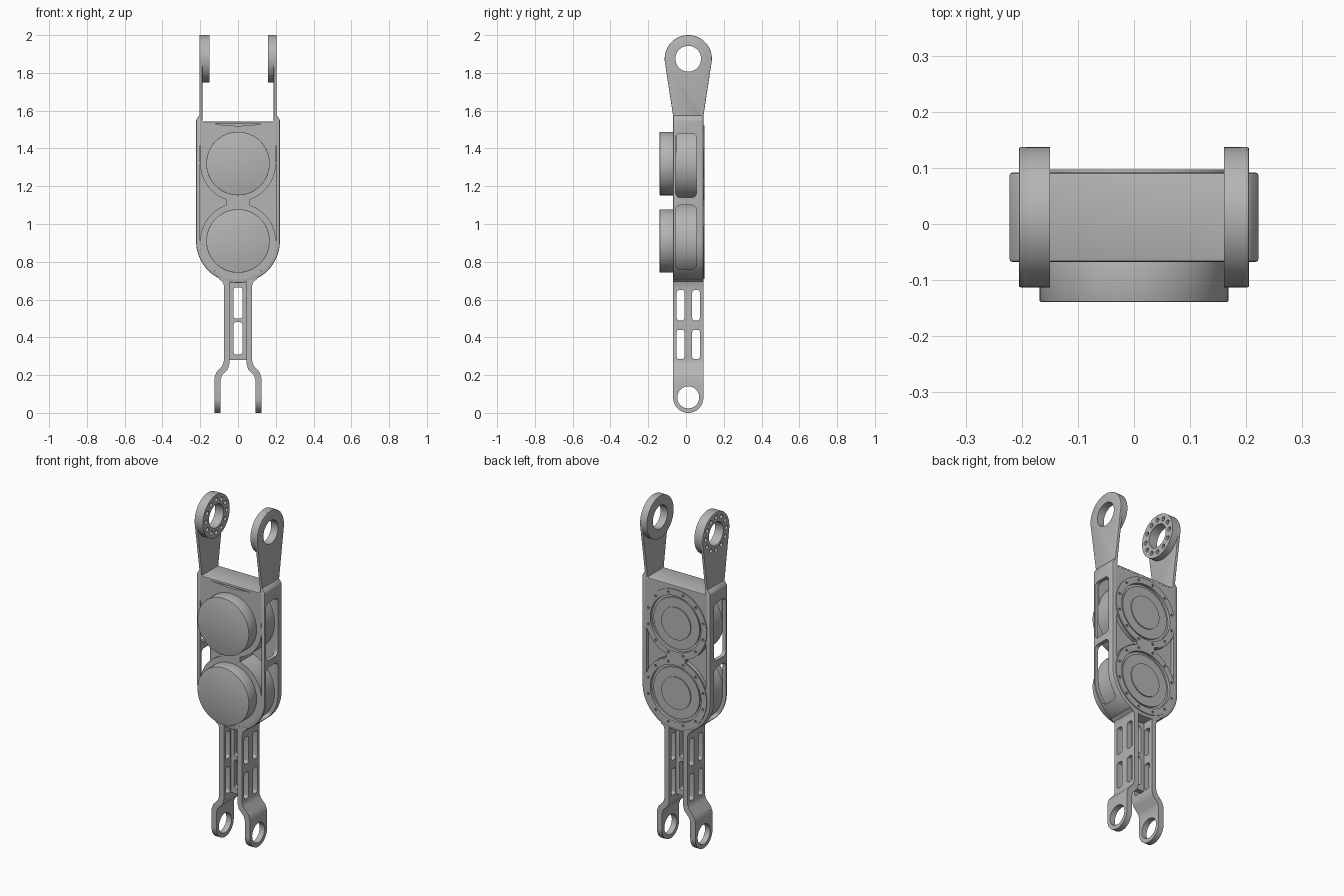
import bpy, bmesh
from math import sin, cos, pi, radians, acos, atan2, asin, hypot

if "Cube" in bpy.data.objects:
    bpy.data.objects.remove(bpy.data.objects["Cube"], do_unlink=True)

metal = bpy.data.materials.new("grey metal")
metal.use_nodes = True
GREY = (0.46, 0.46, 0.46, 1)
metal.diffuse_color = GREY
metal.node_tree.nodes["Principled BSDF"].inputs["Base Color"].default_value = GREY

FRONT, BACK, MID = -0.068, 0.092, 0.012
MOTORS = (1.32, 0.91)


def arc(cx, cz, r, a, b, n=48):
    """Points on an arc, angles in degrees."""
    return [(cx + r * cos(radians(a + (b - a) * i / n)),
             cz + r * sin(radians(a + (b - a) * i / n))) for i in range(n + 1)]


def circle(cx, cz, r, n=64):
    return arc(cx, cz, r, 0, 360, n)[:-1]


def slot(cx, z0, z1, w, r):
    """Rounded rectangle between two heights."""
    x, lo, hi = w / 2 - r, z0 + r, z1 - r
    return (arc(cx + x, hi, r, 0, 90, 6) + arc(cx - x, hi, r, 90, 180, 6)
            + arc(cx - x, lo, r, 180, 270, 6) + arc(cx + x, lo, r, 270, 360, 6))


def figure_eight(r):
    """Two joined discs with a narrow waist."""
    g = asin(0.06 / r) * 180 / pi
    return (arc(0, MOTORS[0], r, g - 90, 270 - g, 80)
            + arc(0, MOTORS[1], r, 90 + g, 450 - g, 80))


def flip(pts, s):
    return [(s * x, z) for x, z in pts]


def solid(name, prisms):
    """One mesh from several (outline, axis, start, end) prisms."""
    bm = bmesh.new()
    for pts, axis, a, b in prisms:
        ends = []
        for d in (a, b):
            ends.append([bm.verts.new((d, u, v) if axis == "x" else (u, d, v)) for u, v in pts])
        bm.faces.new(ends[0])
        bm.faces.new(ends[1][::-1])
        for i in range(len(pts)):
            j = (i + 1) % len(pts)
            bm.faces.new((ends[0][i], ends[1][i], ends[1][j], ends[0][j]))
    bmesh.ops.recalc_face_normals(bm, faces=bm.faces)
    me = bpy.data.meshes.new(name)
    bm.to_mesh(me)
    bm.free()
    ob = bpy.data.objects.new(name, me)
    bpy.context.scene.collection.objects.link(ob)
    return ob


def part(name, prisms, cuts=(), keep=(), bevel=0):
    """A finished part: bevelled, trimmed to keep, with cuts taken out."""
    ob = solid(name, prisms)
    if bevel:
        m = ob.modifiers.new("bevel", "BEVEL")
        m.width, m.segments, m.limit_method = bevel, 2, "ANGLE"
    tools = []
    for op, shapes in (("INTERSECT", keep), ("DIFFERENCE", cuts)):
        for shape in (shapes if op == "INTERSECT" else [shapes]):
            if not shape:
                continue
            tool = solid("cutter", [shape] if op == "INTERSECT" else shape)
            tool.hide_render = True
            m = ob.modifiers.new("trim", "BOOLEAN")
            m.operation, m.object, m.solver = op, tool, "EXACT"
            tools.append(tool)
    bpy.context.view_layer.update()
    deps = bpy.context.evaluated_depsgraph_get()
    me = bpy.data.meshes.new_from_object(ob.evaluated_get(deps))
    ob.modifiers.clear()
    ob.data = me
    for t in tools:
        bpy.data.objects.remove(t, do_unlink=True)
    me.materials.clear()
    me.materials.append(metal)
    me.shade_smooth()
    me.set_sharp_from_angle(angle=radians(30))
    return ob


# Housing frame: U-shaped walls with small ears on top and side windows
lower = MOTORS[1]
ears = [(0.222, 1.55), (0.205, 1.575), (0.19, 1.575), (0.19, 1.542)]
outline = arc(0, lower, 0.222, 180, 360) + ears + flip(ears[::-1], -1)
cavity = arc(0, lower, 0.2, 180, 360) + [(0.2, 1.53), (-0.2, 1.53)]
part("housing_frame", [(outline, "y", FRONT, BACK)],
     cuts=[(cavity, "y", -0.2, 0.2)], bevel=0.006)
frame = bpy.data.objects["housing_frame"]
windows = [(slot(0, z0, z1, 0.11, 0.025), "x", -0.4, 0.4)
           for z0, z1 in ((1.14, 1.48), (0.76, 1.10))]
cutter = solid("window_cutter", windows)
cutter.hide_render = True
mod = frame.modifiers.new("windows", "BOOLEAN")
mod.object, mod.solver = cutter, "EXACT"
bpy.context.view_layer.update()
frame_mesh = bpy.data.meshes.new_from_object(
    frame.evaluated_get(bpy.context.evaluated_depsgraph_get()))
frame.modifiers.clear()
frame.data = frame_mesh
bpy.data.objects.remove(cutter, do_unlink=True)
frame_mesh.materials.clear()
frame_mesh.materials.append(metal)
frame_mesh.shade_smooth()
frame_mesh.set_sharp_from_angle(angle=radians(30))

# Back plate with round recesses, screw holes and side pockets
recesses = [(circle(0, z, 0.165), "y", 0.08, 0.2) for z in MOTORS]
screws = [(circle(0.184 * cos(t), z + 0.184 * sin(t), 0.007, 10), "y", 0.086, 0.2)
          for z in MOTORS for t in [(i + 0.5) * pi / 6 for i in range(12)]]
pocket = arc(0, MOTORS[0], 0.206, -72, -20, 16) + arc(0, lower, 0.206, 20, 72, 16)
pockets = [(flip(pocket, s), "y", 0.072, 0.2) for s in (1, -1)]
plate = arc(0, lower, 0.206, 180, 360) + [(0.206, 1.535), (-0.206, 1.535)]
part("back_plate", [(plate, "y", 0.055, 0.0915)], cuts=recesses + screws + pockets)
part("back_rim", [(figure_eight(0.202), "y", 0.07, 0.097)], cuts=recesses + screws)

# Front corner plates
corner = [(0.203, 1.535)] + arc(0, MOTORS[0], 0.199, 88, 6, 20)
for side, s in (("left", 1), ("right", -1)):
    part(side + "_corner_plate", [(flip(corner, s), "y", FRONT + 0.001, -0.05)])

# Motors
part("motor_casing", [(figure_eight(0.2), "y", FRONT + 0.002, 0.06)])
for label, z in zip(("upper", "lower"), MOTORS):
    part(label + "_motor_cap", [(circle(0, z, 0.168), "y", -0.139, -0.05)], bevel=0.002)
    part(label + "_motor_back", [(circle(0, z, 0.15), "y", 0.05, 0.088)])
    part(label + "_motor_hub", [(circle(0, z, 0.095), "y", 0.05, 0.094)])

# Upper arms with bearing lugs
LUG_Z, LUG_R = 1.875, 0.125
dy, dz = 0.08, 1.57 - LUG_Z
tangent = (atan2(dz, dy) + acos(LUG_R / hypot(dy, dz))) * 180 / pi
arm = ([(FRONT, 1.57), (FRONT, 1.545), (BACK, 1.545), (BACK, 1.57)]
       + arc(MID, LUG_Z, LUG_R, tangent, 180 - tangent))
bore = [(circle(MID, LUG_Z, 0.068), "x", -0.4, 0.4)]
bolts = [(circle(MID + 0.096 * cos(i * pi / 6), LUG_Z + 0.096 * sin(i * pi / 6), 0.012, 16),
          "x", -0.4, 0.4) for i in range(12)]
for side, s, inner in (("left", 1, 0.16), ("right", -1, 0.15)):
    holes = bore + (bolts if s < 0 else [])
    part(side + "_arm", [(arm, "x", s * 0.189, s * 0.205)], cuts=holes, bevel=0.003)
    part(side + "_lug", [(circle(MID, LUG_Z, LUG_R), "x", s * inner, s * 0.195)], cuts=holes)

# Lower leg: two slotted side plates that flare into a fork
fork = [(0.1, 0.72), (0.1, 0.708), (0.082, 0.695), (0.075, 0.675), (0.075, 0.275),
        (0.083, 0.25), (0.115, 0.215), (0.125, 0.185), (0.125, -0.01), (0.092, -0.01),
        (0.092, 0.175), (0.085, 0.198), (0.053, 0.232), (0.045, 0.262), (0.045, 0.72)]
stadium = arc(MID, 0.08, 0.08, 180, 360) + [(BACK, 0.8), (FRONT, 0.8)]
leg_holes = [(circle(MID, 0.082, 0.058), "x", -0.4, 0.4)]
for y in (MID - 0.041, MID + 0.041):
    for z0, z1 in ((0.285, 0.44), (0.49, 0.65)):
        leg_holes.append((slot(y, z0, z1, 0.04, 0.012), "x", -0.4, 0.4))
for side, s in (("left", 1), ("right", -1)):
    part(side + "_leg_plate", [(flip(fork, s), "y", -0.2, 0.2)],
         keep=[(stadium, "x", -0.3, 0.3)], cuts=leg_holes)

# Slotted web between the leg plates
web = [(-0.05, 0.28), (0.05, 0.28), (0.05, 0.72), (-0.05, 0.72)]
part("leg_web", [(web, "y", MID - 0.015, MID + 0.015)],
     cuts=[(slot(0, z0, z1, 0.048, 0.015), "y", -0.2, 0.2)
           for z0, z1 in ((0.31, 0.48), (0.5, 0.665))])
